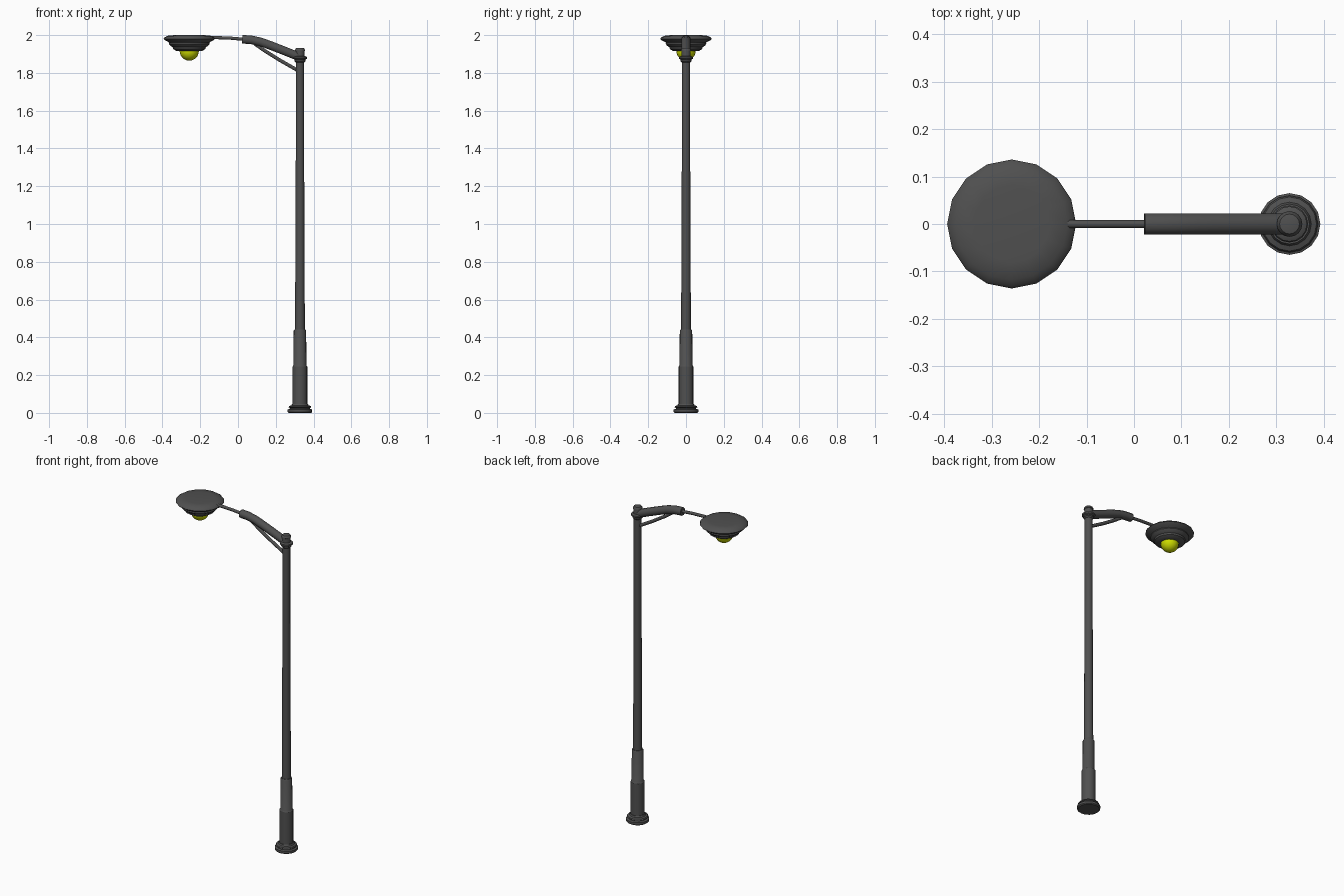
import bpy, bmesh, math
from mathutils import Vector

if "Cube" in bpy.data.objects:
    bpy.data.objects.remove(bpy.data.objects["Cube"])

PX, HX = 0.328, -0.258  # pole and lamp head centres


def finish(name, bm, angle=35):
    bmesh.ops.recalc_face_normals(bm, faces=bm.faces)
    me = bpy.data.meshes.new(name)
    bm.to_mesh(me)
    bm.free()
    ob = bpy.data.objects.new(name, me)
    bpy.context.collection.objects.link(ob)
    bpy.ops.object.select_all(action='DESELECT')
    ob.select_set(True)
    bpy.context.view_layer.objects.active = ob
    bpy.ops.object.shade_smooth_by_angle(angle=math.radians(angle))
    return ob


def skin(name, rings, angle=35):
    """Bridge a list of equal point rings and cap both ends."""
    bm = bmesh.new()
    vs = [[bm.verts.new(p) for p in r] for r in rings]
    n = len(vs[0])
    for a, b in zip(vs, vs[1:]):
        for i in range(n):
            j = (i + 1) % n
            bm.faces.new((a[i], a[j], b[j], b[i]))
    bm.faces.new(vs[0])
    bm.faces.new(vs[-1])
    return finish(name, bm, angle)


def lathe(name, x, profile, n=16, angle=35):
    t = [2 * math.pi * i / n for i in range(n)]
    return skin(name, [[(x + r * math.cos(a), r * math.sin(a), z) for a in t]
                       for r, z in profile], angle)


def tube(name, path, radius, n=8):
    """Tube along (x, z) points in the y = 0 plane."""
    pts = [Vector((x, 0, z)) for x, z in path]
    rings = []
    for i, p in enumerate(pts):
        d = (pts[min(i + 1, len(pts) - 1)] - pts[max(i - 1, 0)]).normalized()
        up = Vector((-d.z, 0, d.x))
        side = Vector((0, 1, 0))
        rings.append([p + radius * (math.cos(a) * side + math.sin(a) * up)
                      for a in (2 * math.pi * (k + 0.5) / n for k in range(n))])
    return skin(name, rings, 50)


# Stepped base, tapering pole
lathe("base_flange", PX, [(0.060, 0), (0.065, 0.005), (0.065, 0.018), (0.054, 0.022),
                          (0.054, 0.026), (0.060, 0.030), (0.057, 0.036),
                          (0.046, 0.040), (0.042, 0.048)])
lathe("lower_pole", PX, [(0.039, 0.03), (0.039, 0.245), (0.034, 0.252),
                         (0.033, 0.435), (0.029, 0.442)])
lathe("upper_pole", PX, [(0.026, 0.43), (0.022, 1.40), (0.022, 1.87)])

# Collar and cap on the pole top
lathe("pole_collar", PX, [(0.022, 1.855), (0.029, 1.862), (0.029, 1.870), (0.037, 1.875),
                          (0.037, 1.884), (0.028, 1.889)])
lathe("pole_cap", PX, [(0.024, 1.88), (0.024, 1.915), (0.027, 1.917), (0.027, 1.922),
                       (0.021, 1.931), (0.012, 1.933)])

# Curved arm, thin rod to the head, diagonal brace
tube("curved_arm", [(0.022, 1.978), (0.07, 1.975), (0.12, 1.964), (0.17, 1.946),
                    (0.24, 1.919), (0.325, 1.885)], 0.0245)
tube("head_rod", [(-0.20, 1.988), (-0.12, 1.987), (-0.04, 1.984), (0.04, 1.977)], 0.009)
tube("brace", [(0.09, 1.953), (0.14, 1.918), (0.22, 1.868), (0.325, 1.808)], 0.010)

# Tiered lamp head
lathe("lamp_head", HX, [(0.050, 1.915), (0.070, 1.917), (0.085, 1.926), (0.088, 1.936),
                        (0.098, 1.942), (0.108, 1.953), (0.106, 1.960), (0.112, 1.964),
                        (0.128, 1.972), (0.136, 1.980), (0.132, 1.987),
                        (0.124, 1.991), (0.118, 1.996), (0.080, 2.0)])

# Glowing bulb
bm = bmesh.new()
bmesh.ops.create_uvsphere(bm, u_segments=16, v_segments=12, radius=0.051)
bmesh.ops.translate(bm, verts=bm.verts, vec=(HX, 0, 1.916))
bulb = finish("bulb", bm, 60)
for name, ob, col in (("bulb_yellow", bulb, (0.62, 0.72, 0.0, 1)),):
    m = bpy.data.materials.new(name)
    m.diffuse_color = col
    m.use_nodes = True
    m.node_tree.nodes["Principled BSDF"].inputs["Base Color"].default_value = m.diffuse_color
    ob.data.materials.append(m)

# Dark metal on everything else
metal = bpy.data.materials.new("dark_metal")
metal.diffuse_color = (0.08, 0.08, 0.08, 1)
metal.use_nodes = True
metal.node_tree.nodes["Principled BSDF"].inputs["Base Color"].default_value = metal.diffuse_color
for ob in bpy.data.objects:
    if ob is not bulb and ob.name != "bulb":
        ob.data.materials.append(metal)
